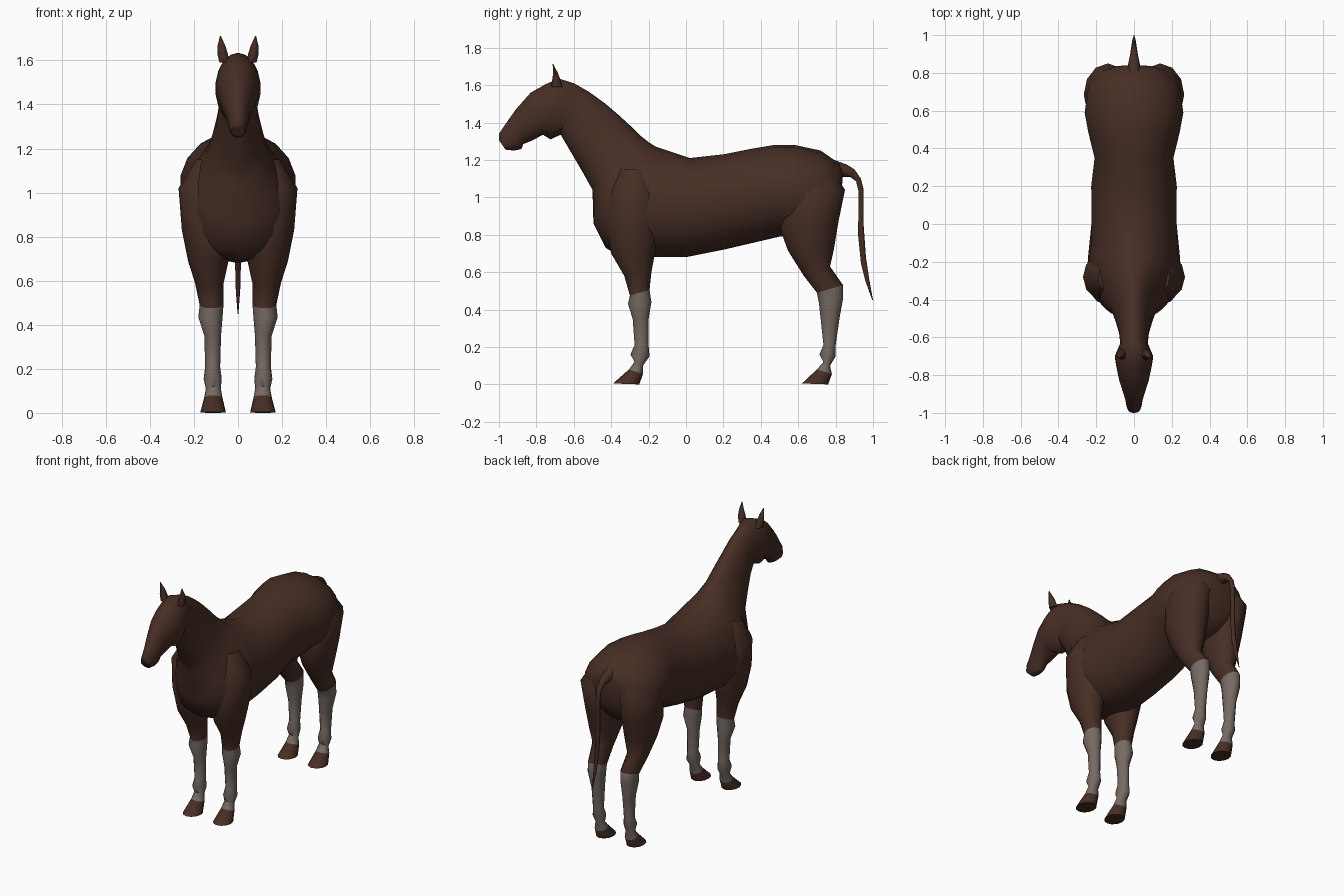
import bpy, bmesh, math


def material(name, colour):
    m = bpy.data.materials.new(name)
    m.diffuse_color = (*colour, 1)
    return m


BROWN = material("brown coat", (0.062, 0.027, 0.018))
STOCKING = material("pale stocking", (0.185, 0.145, 0.125))


def loft(name, rings, sides=16, side=1, pale=()):
    """Skin oval sections; each is (y, z of one edge, y, z of the opposite edge,
    half width, x centre, narrowing towards the first edge)."""
    bm = bmesh.new()
    loops = []
    for ya, za, yb, zb, w, *extra in rings:
        xc, k = (list(extra) + [0, 0])[:2]
        loop = []
        for i in range(sides):
            a = 2 * math.pi * i / sides
            t = (1 - math.cos(a)) / 2
            x = xc + w * math.sin(a) * (1 - k * math.cos(a))
            loop.append(bm.verts.new((side * x, ya + (yb - ya) * t, za + (zb - za) * t)))
        loops.append(loop)
    for r in range(len(loops) - 1):
        for i in range(sides):
            j = (i + 1) % sides
            f = bm.faces.new((loops[r][i], loops[r][j], loops[r + 1][j], loops[r + 1][i]))
            f.material_index = 1 if r in pale else 0
    bm.faces.new(loops[0])
    bm.faces.new(loops[-1])
    bmesh.ops.recalc_face_normals(bm, faces=bm.faces)
    mesh = bpy.data.meshes.new(name)
    bm.to_mesh(mesh)
    bm.free()
    mesh.materials.append(BROWN)
    mesh.materials.append(STOCKING)
    ob = bpy.data.objects.new(name, mesh)
    bpy.context.collection.objects.link(ob)
    bpy.ops.object.select_all(action='DESELECT')
    bpy.context.view_layer.objects.active = ob
    ob.select_set(True)
    bpy.ops.object.shade_smooth_by_angle(angle=math.radians(50))
    return ob


# trunk: rump to chest, top edge then belly edge
trunk = [
    (0.84, 1.13, 0.825, 0.95, 0.10),
    (0.82, 1.18, 0.80, 0.89, 0.18),
    (0.72, 1.25, 0.74, 0.82, 0.245),
    (0.58, 1.28, 0.60, 0.79, 0.265),
    (0.47, 1.28, 0.50, 0.79, 0.245),
    (0.35, 1.26, 0.35, 0.755, 0.212),
    (0.20, 1.23, 0.20, 0.72, 0.23),
    (0.02, 1.21, 0.00, 0.68, 0.228),
    (-0.16, 1.27, -0.17, 0.68, 0.24, 0, 0.15),
    (-0.20, 1.295, -0.36, 0.69, 0.245, 0, 0.25),
    (-0.25, 1.335, -0.43, 0.73, 0.21, 0, 0.3),
]
# neck and head: chest to muzzle
neck = [
    (-0.30, 1.385, -0.495, 0.86, 0.155, 0, 0.3),
    (-0.36, 1.44, -0.50, 1.04, 0.12, 0, 0.25),
    (-0.43, 1.50, -0.55, 1.13, 0.10, 0, 0.2),
    (-0.52, 1.565, -0.62, 1.25, 0.08),
    (-0.60, 1.61, -0.67, 1.335, 0.073),
    (-0.68, 1.635, -0.725, 1.31, 0.103),
    (-0.75, 1.605, -0.765, 1.335, 0.094),
    (-0.83, 1.56, -0.82, 1.305, 0.08),
    (-0.91, 1.47, -0.87, 1.285, 0.058),
    (-0.97, 1.385, -0.88, 1.258, 0.046),
    (-1.0, 1.34, -0.92, 1.25, 0.04),
    (-1.0, 1.305, -0.965, 1.255, 0.032),
]
loft("body_neck_and_head", trunk + neck, 18)

# legs: front edge then back edge, from hidden top to hoof sole
front_leg = [
    (-0.36, 1.15, -0.20, 1.15, 0.06, 0.13),
    (-0.41, 1.02, -0.15, 1.02, 0.125, 0.145),
    (-0.43, 0.84, -0.14, 0.82, 0.12, 0.135),
    (-0.40, 0.70, -0.17, 0.68, 0.092, 0.135),
    (-0.33, 0.58, -0.185, 0.60, 0.065, 0.13),
    (-0.30, 0.475, -0.195, 0.505, 0.054, 0.12),
    (-0.31, 0.43, -0.185, 0.44, 0.055, 0.125),
    (-0.285, 0.35, -0.20, 0.35, 0.038, 0.115),
    (-0.275, 0.21, -0.20, 0.21, 0.034, 0.115),
    (-0.297, 0.16, -0.195, 0.15, 0.041, 0.115),
    (-0.275, 0.12, -0.23, 0.10, 0.034, 0.112),
    (-0.305, 0.08, -0.23, 0.055, 0.042, 0.112),
    (-0.39, 0.005, -0.25, 0.0, 0.058, 0.113),
]
hind_leg = [
    (0.58, 1.15, 0.78, 1.15, 0.06, 0.13),
    (0.52, 1.00, 0.85, 1.04, 0.128, 0.138),
    (0.50, 0.84, 0.815, 0.87, 0.12, 0.135),
    (0.545, 0.715, 0.79, 0.72, 0.092, 0.132),
    (0.63, 0.58, 0.77, 0.63, 0.062, 0.13),
    (0.70, 0.49, 0.84, 0.53, 0.053, 0.12),
    (0.71, 0.44, 0.84, 0.46, 0.053, 0.122),
    (0.72, 0.35, 0.82, 0.35, 0.038, 0.115),
    (0.735, 0.21, 0.80, 0.21, 0.034, 0.115),
    (0.713, 0.16, 0.80, 0.15, 0.041, 0.115),
    (0.735, 0.12, 0.77, 0.10, 0.034, 0.112),
    (0.70, 0.08, 0.78, 0.055, 0.042, 0.112),
    (0.62, 0.005, 0.76, 0.0, 0.058, 0.113),
]
# ears: slim, pointed and curved slightly forward
ear = [
    (-0.72, 1.59, -0.66, 1.59, 0.022, 0.062),
    (-0.715, 1.63, -0.672, 1.63, 0.024, 0.070),
    (-0.71, 1.665, -0.685, 1.665, 0.018, 0.075),
    (-0.713, 1.712, -0.709, 1.712, 0.002, 0.08),
]
for label, s in (("left", 1), ("right", -1)):
    loft("front_leg_" + label, front_leg, 12, s, range(5, 11))
    loft("hind_leg_" + label, hind_leg, 12, s, range(5, 11))
    loft("ear_" + label, ear, 8, s)

# tail: outer edge then inner edge
tail = [
    (0.78, 1.205, 0.79, 1.11, 0.04),
    (0.86, 1.175, 0.845, 1.11, 0.03),
    (0.90, 1.15, 0.88, 1.108, 0.022),
    (0.935, 1.10, 0.91, 1.085, 0.017),
    (0.95, 1.04, 0.923, 1.03, 0.015),
    (0.95, 0.85, 0.92, 0.80, 0.013),
    (0.962, 0.68, 0.935, 0.65, 0.013),
    (0.98, 0.56, 0.96, 0.55, 0.01),
    (1.0, 0.45, 0.996, 0.45, 0.002),
]
loft("tail", tail, 8)
